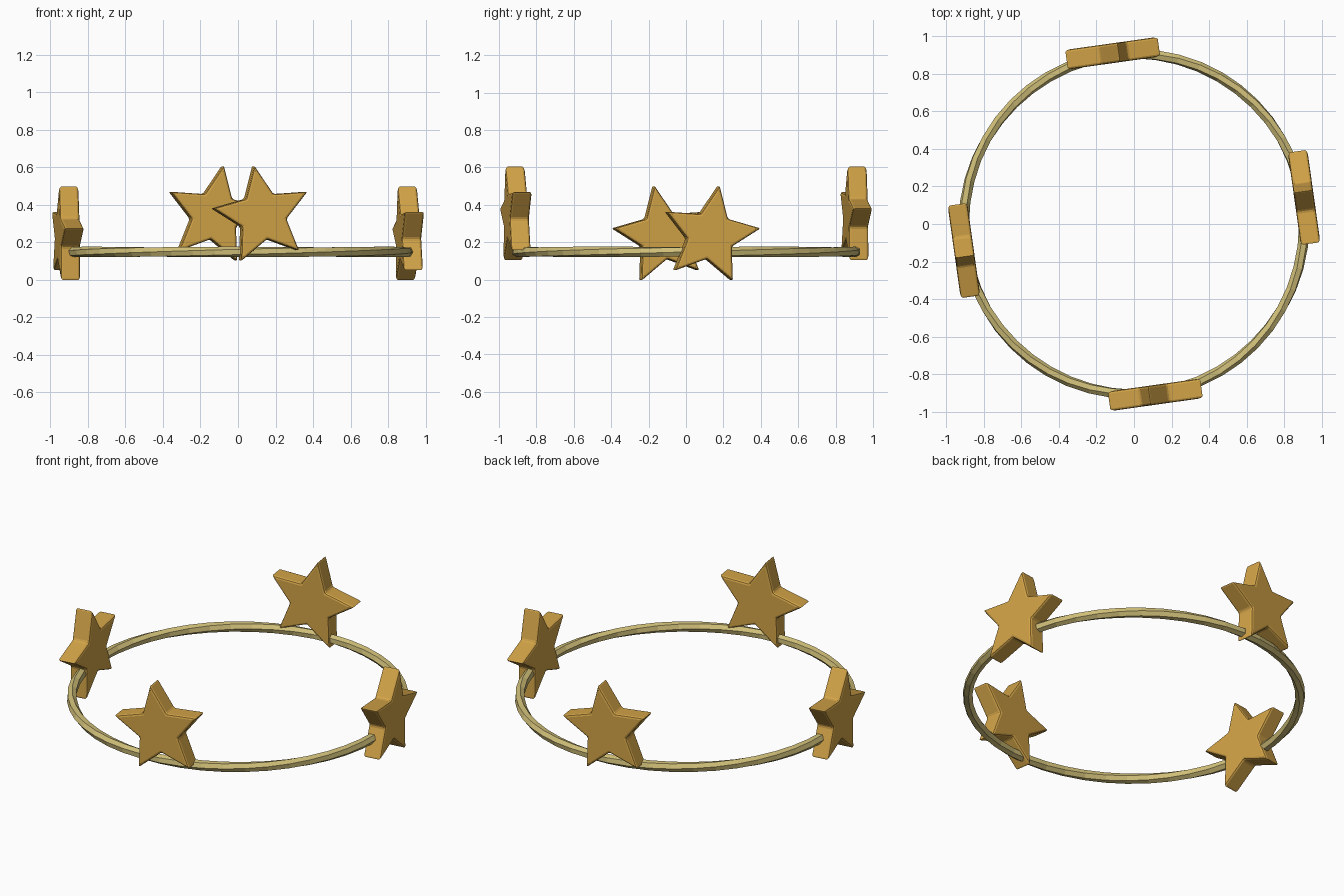
import bpy, bmesh
from math import sin, cos, pi, radians
from mathutils import Matrix

if "Cube" in bpy.data.objects:
    bpy.data.objects.remove(bpy.data.objects["Cube"])


def material(name, rgb):
    m = bpy.data.materials.new(name)
    m.diffuse_color = (*rgb, 1)
    m.use_nodes = True
    m.node_tree.nodes["Principled BSDF"].inputs["Base Color"].default_value = m.diffuse_color
    return m


GOLD = material("warm gold", (0.64, 0.365, 0.063))
BRASS = material("pale brass", (0.63, 0.52, 0.19))


def add_object(name, bm, mat):
    bmesh.ops.recalc_face_normals(bm, faces=bm.faces)
    me = bpy.data.meshes.new(name)
    bm.to_mesh(me)
    bm.free()
    me.materials.append(mat)
    ob = bpy.data.objects.new(name, me)
    bpy.context.collection.objects.link(ob)
    return ob


# Thin hoop: six-sided section with a gentle twist
def make_ring(radius=0.907, tube=0.028, height=0.148, segs=48, sides=6):
    bm = bmesh.new()
    rows = []
    for i in range(segs):
        a = 2 * pi * i / segs
        row = []
        for j in range(sides):
            b = 2 * pi * j / sides + a
            r = radius + tube * cos(b)
            row.append(bm.verts.new((r * cos(a), r * sin(a), height + tube * sin(b))))
        rows.append(row)
    for i in range(segs):
        p, q = rows[i], rows[(i + 1) % segs]
        for j in range(sides):
            k = (j + 1) % sides
            bm.faces.new((p[j], q[j], q[k], p[k]))
    add_object("ring", bm, BRASS)


# Thick five-pointed star with softened edges, facing outward from the hoop
def make_star(name, around, height, lean, outer=0.27, inner=0.127, thick=0.105):
    bm = bmesh.new()
    verts = []
    for i in range(10):
        r = inner if i % 2 else outer
        a = pi / 2 + lean + i * pi / 5
        # local frame: -y outward, x along the tangent
        verts.append(bm.verts.new((r * cos(a), -thick / 2, r * sin(a))))
    face = bm.faces.new(verts)
    ext = bmesh.ops.extrude_face_region(bm, geom=[face])
    moved = [g for g in ext["geom"] if isinstance(g, bmesh.types.BMVert)]
    bmesh.ops.translate(bm, verts=moved, vec=(0, thick, 0))
    bmesh.ops.recalc_face_normals(bm, faces=bm.faces)
    bmesh.ops.bevel(bm, geom=list(bm.edges), offset=0.012, segments=2,
                    profile=0.5, affect='EDGES', clamp_overlap=True)
    bm.transform(Matrix.Rotation(around, 4, 'Z') @ Matrix.Translation((0, -0.917, height)))
    add_object(name, bm, GOLD)


make_ring()
turn = radians(8)
for i, name in enumerate(("front_star", "right_star", "back_star", "left_star")):
    low = i % 2
    make_star(name, turn + i * pi / 2, 0.236 if low else 0.342,
              radians(-10 if low else 10))
